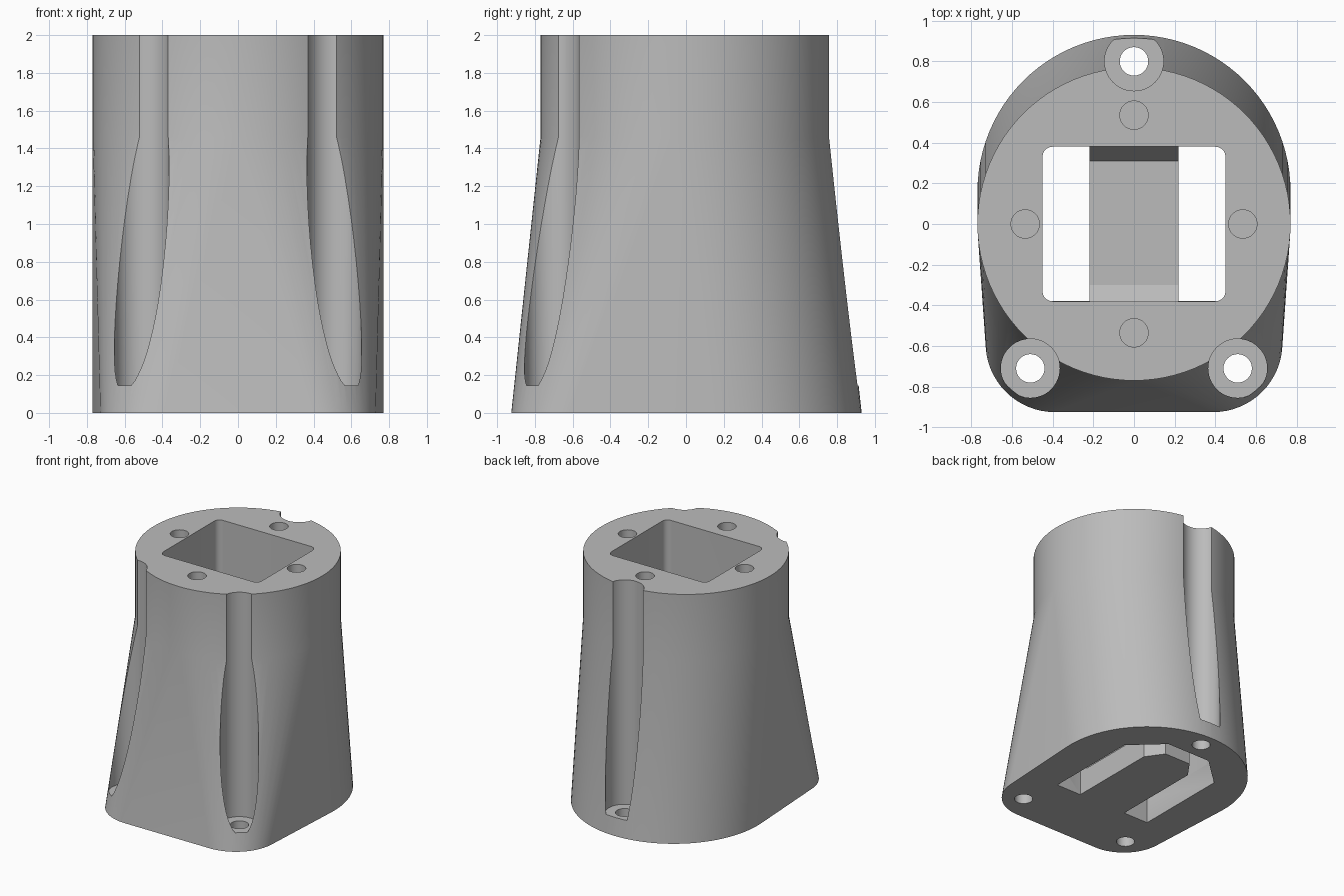
import bpy, bmesh, math

if "Cube" in bpy.data.objects:
    bpy.data.objects.remove(bpy.data.objects["Cube"])

grey = bpy.data.materials.new("plain grey")
grey.diffuse_color = (0.5, 0.5, 0.5, 1)
grey.use_nodes = True
grey.node_tree.nodes["Principled BSDF"].inputs["Base Color"].default_value = grey.diffuse_color


def make_object(name, bm):
    bmesh.ops.recalc_face_normals(bm, faces=bm.faces[:])
    mesh = bpy.data.meshes.new(name)
    bm.to_mesh(mesh)
    bm.free()
    mesh.materials.append(grey)
    obj = bpy.data.objects.new(name, mesh)
    bpy.context.collection.objects.link(obj)
    return obj


def arc(cx, cy, r, a0, a1, n):
    return [(cx + r * math.cos(math.radians(a0 + (a1 - a0) * i / n)),
             cy + r * math.sin(math.radians(a0 + (a1 - a0) * i / n)))
            for i in range(n + 1)]


def circle(cx, cy, r, n):
    return arc(cx, cy, r, 0, 360, n)[:-1]


def prism(name, points, z0, z1):
    bm = bmesh.new()
    face = bm.faces.new([bm.verts.new((x, y, z0)) for x, y in points])
    out = bmesh.ops.extrude_face_region(bm, geom=[face])
    for v in out["geom"]:
        if isinstance(v, bmesh.types.BMVert):
            v.co.z = z1
    return make_object(name, bm)


def select(obj):
    bpy.ops.object.select_all(action='DESELECT')
    obj.select_set(True)
    bpy.context.view_layer.objects.active = obj


def cut(body, cutter):
    cutter.hide_render = True
    select(body)
    mod = body.modifiers.new("cut", 'BOOLEAN')
    mod.operation, mod.solver, mod.object = 'DIFFERENCE', 'EXACT', cutter
    bpy.ops.object.modifier_apply(modifier=mod.name)
    bpy.data.objects.remove(cutter)


# Flared body: rounded D-shaped foot blending into a round neck
R, NECK_Z = 0.77, 1.46
bm = bmesh.new()
foot = circle(0, 0.16, R, 96)
for s in (-1, 1):
    foot += circle(s * 0.39, -0.585, 0.34, 64)
for x, y in foot:
    bm.verts.new((x, y, 0))
for x, y in circle(0, 0, R, 96):
    bm.verts.new((x, y, NECK_Z))
hull = bmesh.ops.convex_hull(bm, input=bm.verts[:])
bmesh.ops.delete(bm, geom=[v for v in bm.verts if not v.link_faces], context='VERTS')
bm.normal_update()
for z in (0, NECK_Z):
    caps = [f for f in bm.faces if all(abs(v.co.z - z) < 1e-5 for v in f.verts)]
    bmesh.ops.dissolve_faces(bm, faces=caps)
cap = [f for f in bm.faces if all(abs(v.co.z - NECK_Z) < 1e-5 for v in f.verts)]
out = bmesh.ops.extrude_face_region(bm, geom=cap)
for v in out["geom"]:
    if isinstance(v, bmesh.types.BMVert):
        v.co.z = 2
bmesh.ops.delete(bm, geom=[f for f in cap if f.is_valid], context='FACES_ONLY')
body = make_object("flared_body", bm)

# Rounded rectangular cavity
W, D, r = 0.45, 0.38, 0.05
rect = []
for sx, sy, a in ((1, 1, 0), (-1, 1, 90), (-1, -1, 180), (1, -1, 270)):
    rect += arc(sx * (W - r), sy * (D - r), r, a, a + 90, 8)
cut(body, prism("cavity_cutter", rect, 0.2, 2.2))

# U-shaped slot through the floor, wrapping behind the bridge
half = [(0.22, -0.379), (0.449, -0.379), (0.449, 0.42), (0.2, 0.65)]
inner = [(0.12, 0.52), (0.22, 0.38)]
outline = half + [(-x, y) for x, y in reversed(half)]
outline += [(-x, y) for x, y in reversed(inner)] + inner
cut(body, prism("slot_cutter", outline, -0.1, 0.23))

# Three screw holes with deep counterbore grooves
for x, y in ((0, 0.8), (-0.51, -0.71), (0.51, -0.71)):
    cut(body, prism("groove_cutter", circle(x, y, 0.145, 48), 0.145, 2.2))
    cut(body, prism("screw_hole_cutter", circle(x, y, 0.07, 32), -0.1, 0.3))

# Four blind holes in the rim
for x, y in ((0, 0.535), (0, -0.535), (0.535, 0), (-0.535, 0)):
    cut(body, prism("rim_hole_cutter", circle(x, y, 0.07, 32), 1.6, 2.2))

select(body)
bpy.ops.object.shade_smooth_by_angle(angle=math.radians(25))


# Ramps where the bridge meets the cavity walls
def ramp(name, profile):
    bm = bmesh.new()
    sides = [[bm.verts.new((x, y, z)) for y, z in profile] for x in (-0.219, 0.219)]
    for side in sides:
        bm.faces.new(side)
    for i in range(len(profile)):
        j = (i + 1) % len(profile)
        bm.faces.new((sides[0][i], sides[0][j], sides[1][j], sides[1][i]))
    make_object(name, bm)


ramp("back_ramp", [(0.31, 0.19), (0.39, 0.19), (0.39, 0.4), (0.38, 0.4), (0.31, 0.2)])
ramp("front_ramp", [(-0.30, 0.19), (-0.39, 0.19), (-0.39, 0.23), (-0.38, 0.23), (-0.30, 0.2)])
